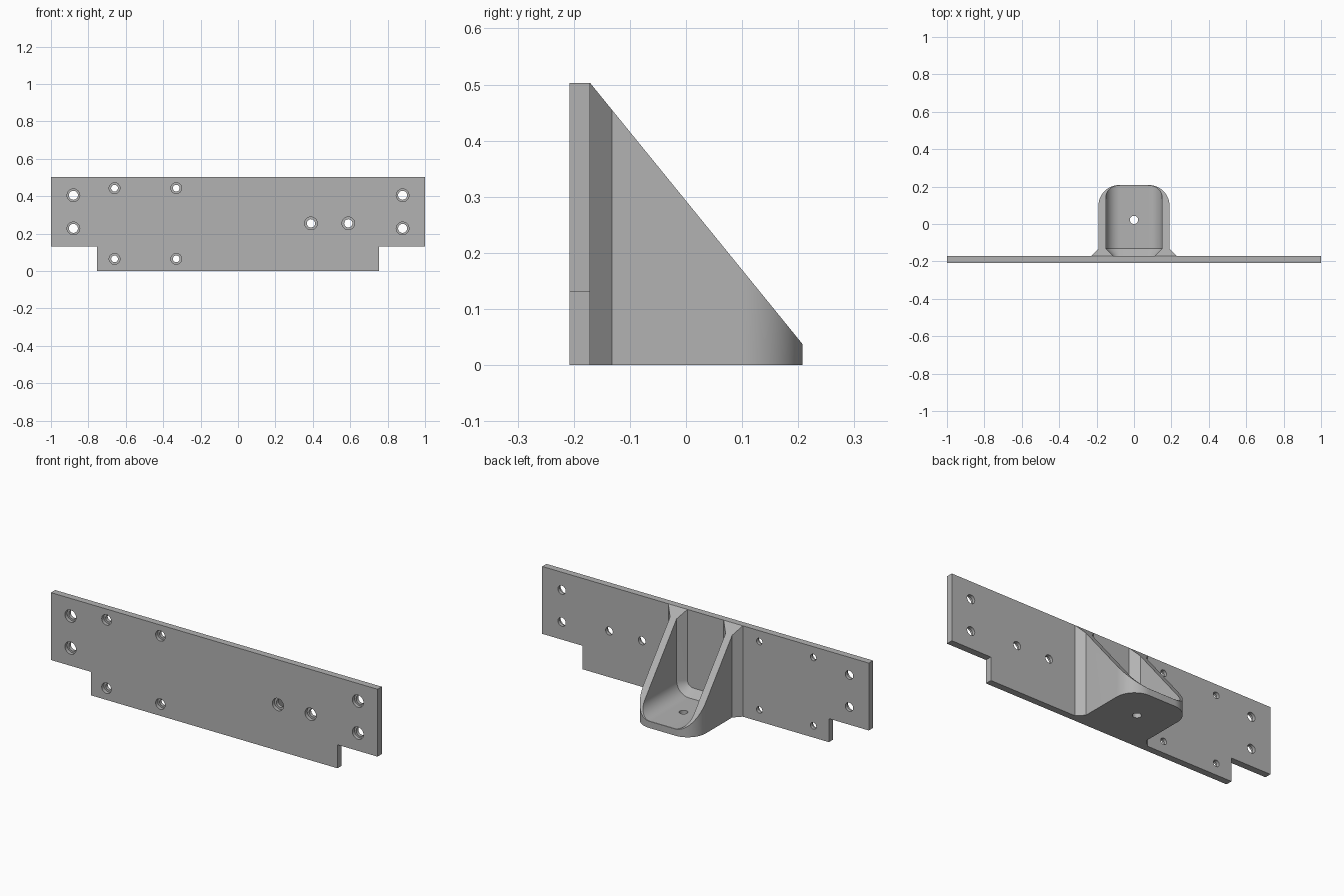
import bpy, bmesh, math
from mathutils import Vector

if "Cube" in bpy.data.objects:
    bpy.data.objects.remove(bpy.data.objects["Cube"])

FRONT, BACK, END = -0.208, -0.171, 0.208   # plate faces and bracket tip
TOP, WALL, FLARE = 0.503, 0.038, 0.039

grey = bpy.data.materials.new("plain_grey")
grey.use_nodes = True
colour = (0.45, 0.45, 0.45, 1)
grey.diffuse_color = colour
grey.node_tree.nodes["Principled BSDF"].inputs["Base Color"].default_value = colour


def loft(name, rings):
    """Closed solid through matching rings of points."""
    bm = bmesh.new()
    loops = [[bm.verts.new(p) for p in ring] for ring in rings]
    n = len(loops[0])
    for a, b in zip(loops, loops[1:]):
        for i in range(n):
            j = (i + 1) % n
            bm.faces.new((a[i], a[j], b[j], b[i]))
    bm.faces.new(loops[0])
    bm.faces.new(loops[-1])
    bmesh.ops.recalc_face_normals(bm, faces=bm.faces)
    mesh = bpy.data.meshes.new(name)
    bm.to_mesh(mesh)
    bm.free()
    obj = bpy.data.objects.new(name, mesh)
    bpy.context.collection.objects.link(obj)
    mesh.materials.append(grey)
    return obj


def combine(target, other, operation):
    """Apply a boolean and discard the helper."""
    mod = target.modifiers.new(operation, "BOOLEAN")
    mod.operation, mod.solver, mod.object = operation, "EXACT", other
    bpy.ops.object.select_all(action="DESELECT")
    bpy.context.view_layer.objects.active = target
    target.select_set(True)
    bpy.ops.object.modifier_apply(modifier=mod.name)
    bpy.data.objects.remove(other)


def arc(cx, cy, r, start, end, steps=16):
    angles = [math.radians(start + (end - start) * i / steps) for i in range(steps + 1)]
    return [(cx + r * math.cos(a), cy + r * math.sin(a)) for a in angles]


def mirrored(half):
    """Complete a half outline across x = 0."""
    return half + [(-x, y) for x, y in reversed(half)]


def cylinder(x, centre, r, low, high, axis):
    ring = arc(x, centre, r, 0, 360, 32)[:-1]
    if axis == "Y":
        return loft("hole_cutter", [[(u, d, v) for u, v in ring] for d in (low, high)])
    return loft("hole_cutter", [[(u, v, d) for u, v in ring] for d in (low, high)])


# Mounting plate with notched lower corners
outline = mirrored([(0.755, 0), (0.755, 0.13), (1, 0.13), (1, TOP)])
plate = loft("mounting_plate", [[(x, y, z) for x, z in outline] for y in (FRONT, BACK)])

# Bracket: rounded plan with flared root, trimmed to a sloping side profile
root = BACK - 0.02
half = [(0.228, root), (0.228, BACK), (0.19, BACK + FLARE)]
half += arc(0.08, END - 0.11, 0.11, 0, 90)
plan = mirrored(half)
bracket = loft("bracket", [[(x, y, z) for x, y in plan] for z in (0, TOP + 0.1)])
side = [(root, 0), (root, TOP - 0.05), (BACK, TOP), (END, WALL - 0.001), (END + 0.02, 0)]
slope = loft("slope_trim", [[(x, y, z) for y, z in side] for x in (-0.5, 0.5)])
combine(bracket, slope, "INTERSECT")


# Channel inside the bracket, narrowing where it meets the plate
def channel(y, inset):
    w, floor, r = 0.15 - inset, WALL + inset, 0.075 - inset
    half = [(w, 0.8)] + arc(w - r, floor + r, r, 0, -90)
    return [(x, y, z) for x, z in mirrored(half)]


pocket = loft("channel_cutter", [channel(BACK, FLARE), channel(BACK + FLARE, 0), channel(0.4, 0)])
combine(bracket, pocket, "DIFFERENCE")
combine(bracket, cylinder(0, 0.022, 0.022, -0.1, 0.1, "Z"), "DIFFERENCE")
combine(plate, bracket, "UNION")
plate.name = "plate_with_bracket"

# Counterbored screw holes: x, z, bore radius, hole radius
holes = [(x, z, 0.034, 0.024) for x in (-0.88, 0.88) for z in (0.228, 0.405)]
holes += [(x, z, 0.029, 0.018) for x in (-0.66, -0.33) for z in (0.065, 0.443)]
holes += [(x, 0.255, 0.034, 0.022) for x in (0.39, 0.59)]
for x, z, bore, hole in holes:
    combine(plate, cylinder(x, z, hole, FRONT - 0.1, BACK + 0.03, "Y"), "DIFFERENCE")
    combine(plate, cylinder(x, z, bore, FRONT - 0.1, FRONT + 0.019, "Y"), "DIFFERENCE")

bpy.ops.object.select_all(action="DESELECT")
plate.select_set(True)
bpy.context.view_layer.objects.active = plate
bpy.ops.object.shade_smooth_by_angle(angle=math.radians(30))
